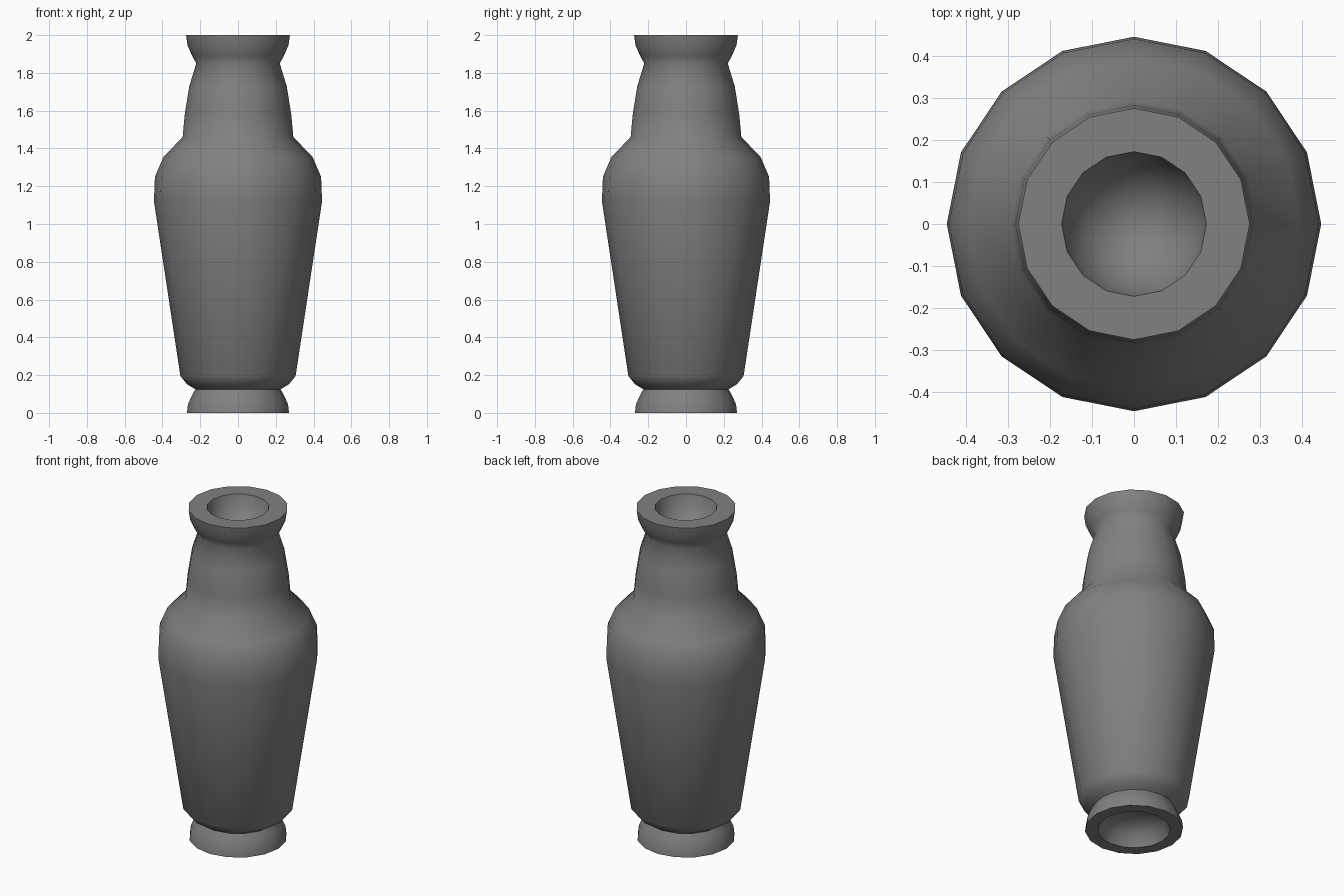
import bpy
import bmesh
import math

SIDES = 16

cube = bpy.data.objects.get("Cube")
if cube:
    bpy.data.objects.remove(cube, do_unlink=True)

# Single grey glaze
grey = bpy.data.materials.new("grey_glaze")
grey.use_nodes = True
color = (0.22, 0.22, 0.22, 1)
grey.diffuse_color = color
grey.node_tree.nodes["Principled BSDF"].inputs["Base Color"].default_value = color

# Profile sections as (radius, height), running from the underside to the mouth
foot_hollow = [(0, 0.12), (0.10, 0.105), (0.17, 0.065), (0.2, 0)]
foot = [(0.27, 0), (0.265, 0.045), (0.245, 0.09), (0.226, 0.125)]
body = [(0.27, 0.152), (0.305, 0.195), (0.445, 1.12), (0.44, 1.25), (0.395, 1.355)]
neck = [(0.293, 1.46), (0.282, 1.58), (0.258, 1.73), (0.221, 1.85)]
rim = [(0.243, 1.89), (0.267, 1.945), (0.275, 2)]
mouth_bowl = [(0.172, 2), (0.155, 1.93), (0.11, 1.87), (0.055, 1.835), (0, 1.825)]


def lathe(name, profile):
    """Revolve a profile about z; points on the axis become a single vertex."""
    bm = bmesh.new()
    rings = []
    for radius, height in profile:
        if radius == 0:
            rings.append([bm.verts.new((0, 0, height))] * SIDES)
        else:
            angles = [math.tau * i / SIDES for i in range(SIDES)]
            rings.append([bm.verts.new((radius * math.cos(a), radius * math.sin(a), height))
                          for a in angles])
    for low, high in zip(rings, rings[1:]):
        for i in range(SIDES):
            j = (i + 1) % SIDES
            corners = dict.fromkeys((low[i], low[j], high[j], high[i]))
            bm.faces.new(list(corners))
    bmesh.ops.recalc_face_normals(bm, faces=bm.faces)
    mesh = bpy.data.meshes.new(name)
    bm.to_mesh(mesh)
    bm.free()
    mesh.materials.append(grey)
    obj = bpy.data.objects.new(name, mesh)
    bpy.context.collection.objects.link(obj)
    return obj


vase = lathe("vase", foot_hollow + foot + body + neck + rim + mouth_bowl)

# Smooth walls, with crisp foot joint and rims
bpy.ops.object.select_all(action="DESELECT")
vase.select_set(True)
bpy.context.view_layer.objects.active = vase
bpy.ops.object.shade_smooth_by_angle(angle=math.radians(60))
